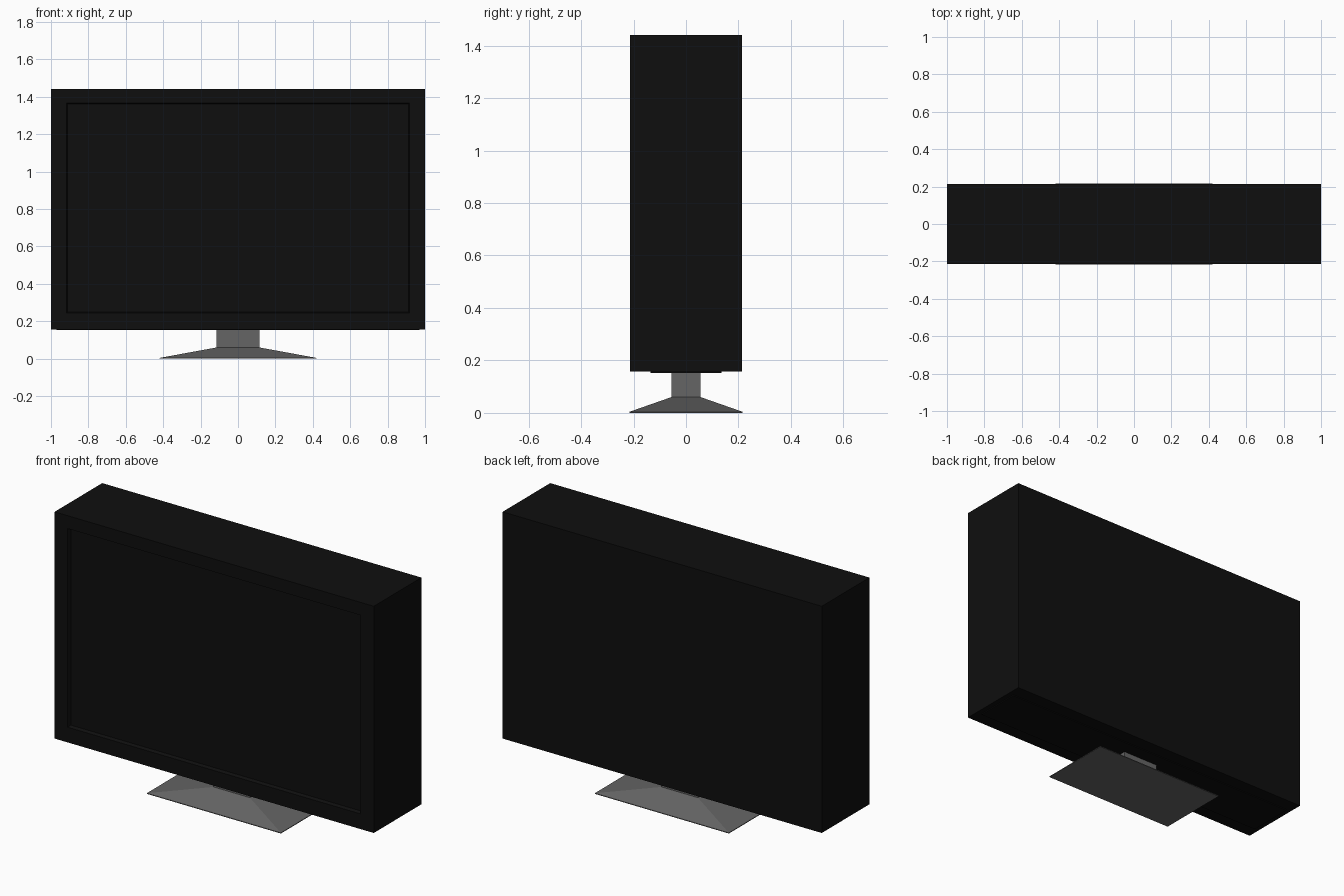
import bpy, bmesh

if "Cube" in bpy.data.objects:
    bpy.data.objects.remove(bpy.data.objects["Cube"])


def material(name, value):
    m = bpy.data.materials.new(name)
    m.diffuse_color = (value, value, value, 1)
    m.use_nodes = True
    m.node_tree.nodes["Principled BSDF"].inputs["Base Color"].default_value = m.diffuse_color
    return m


black = material("black_plastic", 0.0045)
grey = material("grey_stand", 0.13)


def make_object(name, bm, mat):
    bmesh.ops.recalc_face_normals(bm, faces=bm.faces)
    mesh = bpy.data.meshes.new(name)
    bm.to_mesh(mesh)
    bm.free()
    mesh.materials.append(mat)
    obj = bpy.data.objects.new(name, mesh)
    bpy.context.collection.objects.link(obj)
    return obj


def box(bm, x, y, z0, z1):
    """Box centred on x = y = 0 with half sizes x and y."""
    geom = bmesh.ops.create_cube(bm, size=2)
    for v in geom["verts"]:
        v.co = (v.co.x * x, v.co.y * y, z0 if v.co.z < 0 else z1)


# Cabinet with a sloped, recessed screen in the front face
bm = bmesh.new()
box(bm, 1.0, 0.213, 0.157, 1.441)
bm.normal_update()
front = min(bm.faces, key=lambda f: f.calc_center_median().y)
bmesh.ops.inset_region(bm, faces=[front], thickness=0.08)
for v in front.verts:
    v.co.x = 0.918 if v.co.x > 0 else -0.918
    v.co.z = 1.368 if v.co.z > 0.8 else 0.243
bm.normal_update()
bmesh.ops.inset_region(bm, faces=[front], thickness=0.01)
for v in front.verts:
    v.co.y += 0.018
make_object("television_cabinet", bm, black)

# Thin plate under the cabinet
bm = bmesh.new()
box(bm, 0.97, 0.135, 0.152, 0.158)
make_object("underside_plate", bm, black)

# Stand: stacked rectangular sections (half x, half y, z)
sections = [(0.42, 0.216, 0.0), (0.42, 0.216, 0.004),
            (0.114, 0.056, 0.06), (0.114, 0.056, 0.156)]
bm = bmesh.new()
rings = [[bm.verts.new((sx * x, sy * y, z))
          for sx, sy in ((-1, -1), (1, -1), (1, 1), (-1, 1))]
         for x, y, z in sections]
for low, high in zip(rings, rings[1:]):
    for i in range(4):
        j = (i + 1) % 4
        bm.faces.new((low[i], low[j], high[j], high[i]))
bm.faces.new(rings[0])
bm.faces.new(rings[-1])
make_object("stand", bm, grey)
